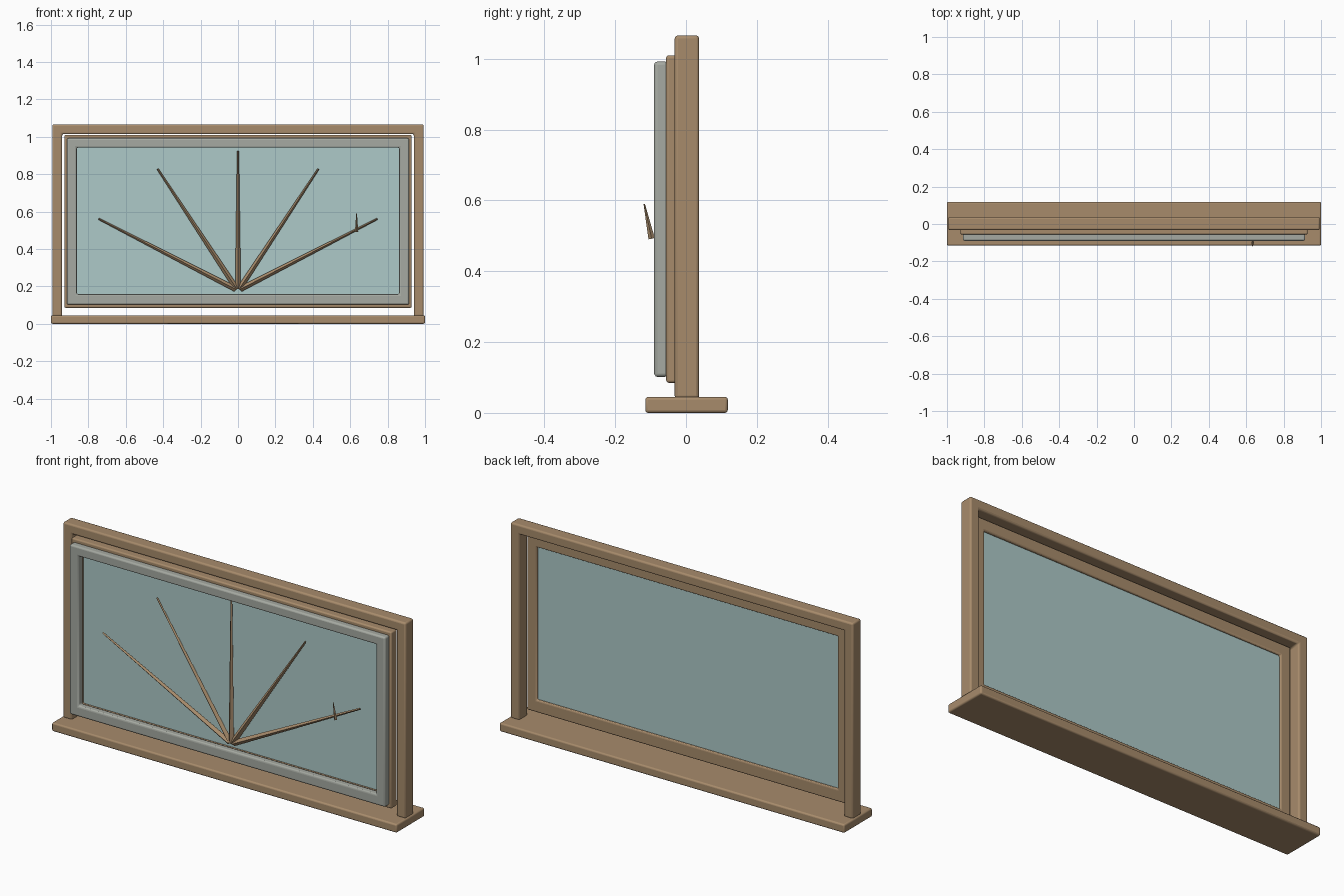
import bpy
import bmesh
from math import radians
from mathutils import Vector

if "Cube" in bpy.data.objects:
    bpy.data.objects.remove(bpy.data.objects["Cube"], do_unlink=True)


def material(name, rgb):
    m = bpy.data.materials.new(name)
    m.use_nodes = True
    color = (*rgb, 1)
    m.diffuse_color = color
    bsdf = m.node_tree.nodes["Principled BSDF"]
    bsdf.inputs["Base Color"].default_value = color
    bsdf.inputs["Roughness"].default_value = 0.6
    return m


WOOD = material("warm wood", (0.39, 0.26, 0.148))
SEAL = material("grey trim", (0.38, 0.40, 0.36))
GLASS = material("pale blue glass", (0.42, 0.59, 0.58))


def finish(name, bm, mat, bevel=0.0, smooth=True):
    bmesh.ops.recalc_face_normals(bm, faces=bm.faces)
    mesh = bpy.data.meshes.new(name)
    bm.to_mesh(mesh)
    bm.free()
    mesh.materials.append(mat)
    ob = bpy.data.objects.new(name, mesh)
    bpy.context.collection.objects.link(ob)
    if bevel:
        mod = ob.modifiers.new("rounded edges", 'BEVEL')
        mod.width = bevel
        mod.segments = 3
        mod.limit_method = 'ANGLE'
        mod.angle_limit = radians(40)
    if smooth:
        bpy.ops.object.select_all(action='DESELECT')
        ob.select_set(True)
        bpy.context.view_layer.objects.active = ob
        bpy.ops.object.shade_smooth_by_angle(angle=radians(35))
    return ob


def rect(x, z0, z1):
    return [(-x, z0), (x, z0), (x, z1), (-x, z1)]


def extrude(bm, faces, depth):
    geom = bmesh.ops.extrude_face_region(bm, geom=faces)["geom"]
    verts = [g for g in geom if isinstance(g, bmesh.types.BMVert)]
    bmesh.ops.translate(bm, verts=verts, vec=(0, depth, 0))


def panel(name, outline, y0, y1, mat, bevel):
    """Solid slab from an outline in the x-z plane."""
    bm = bmesh.new()
    face = bm.faces.new([bm.verts.new((x, y0, z)) for x, z in outline])
    extrude(bm, [face], y1 - y0)
    return finish(name, bm, mat, bevel)


def ring(name, outer, inner, y0, y1, mat, bevel):
    """Rectangular frame with mitred corners."""
    bm = bmesh.new()
    a, b = ([bm.verts.new((x, y0, z)) for x, z in loop] for loop in (outer, inner))
    faces = []
    for i in range(4):
        j = (i + 1) % 4
        faces.append(bm.faces.new((a[i], a[j], b[j], b[i])))
    extrude(bm, faces, y1 - y0)
    return finish(name, bm, mat, bevel)


def spike(name, start, end, r0, r1):
    """Tapered four-sided bar between two points."""
    start, end = Vector(start), Vector(end)
    axis = (end - start).normalized()
    front = Vector((0, -1, 0))
    front = (front - axis * front.dot(axis)).normalized()
    side = axis.cross(front)
    bm = bmesh.new()
    loops = []
    for p, r in ((start, r0), (end, r1)):
        loops.append([bm.verts.new(p + d * r) for d in (front, side, -front, -side)])
    a, b = loops
    for i in range(4):
        j = (i + 1) % 4
        bm.faces.new((a[i], a[j], b[j], b[i]))
    bm.faces.new(a)
    bm.faces.new(b)
    return finish(name, bm, WOOD, smooth=False)


# Sill and fixed surround (two posts and a head)
panel("sill", rect(1.0, 0, 0.045), -0.115, 0.118, WOOD, 0.008)
X, XI, TOP, HEAD, FOOT = 0.993, 0.94, 1.066, 1.015, 0.04
surround = [(-X, FOOT), (-X, TOP), (X, TOP), (X, FOOT),
            (XI, FOOT), (XI, HEAD), (-XI, HEAD), (-XI, FOOT)]
panel("surround", surround, -0.032, 0.037, WOOD, 0.009)

# Sash, front trim and pane
ring("sash", rect(0.928, 0.085, 1.01), rect(0.872, 0.15, 0.95),
     -0.056, -0.008, WOOD, 0.007)
ring("front_trim", rect(0.915, 0.102, 0.992), rect(0.862, 0.158, 0.942),
     -0.09, -0.05, SEAL, 0.009)
panel("pane", rect(0.885, 0.13, 0.965), -0.033, -0.02, GLASS, 0)

# Sunburst bars fanning out over the pane
tips = [(0, 0.925), (0.43, 0.828), (0.745, 0.561)]
for i, (x, z) in enumerate(tips):
    for s in ((1, -1) if x else (1,)):
        spike(f"sunburst_bar_{i}_{'left' if s > 0 else 'right'}",
              (s * 0.012 * i / 2, -0.055, 0.185), (s * x, -0.055, z), 0.015, 0.005)

# Small handle peg near one bar
spike("handle_peg", (0.634, -0.097, 0.492), (0.634, -0.118, 0.59), 0.009, 0.002)
